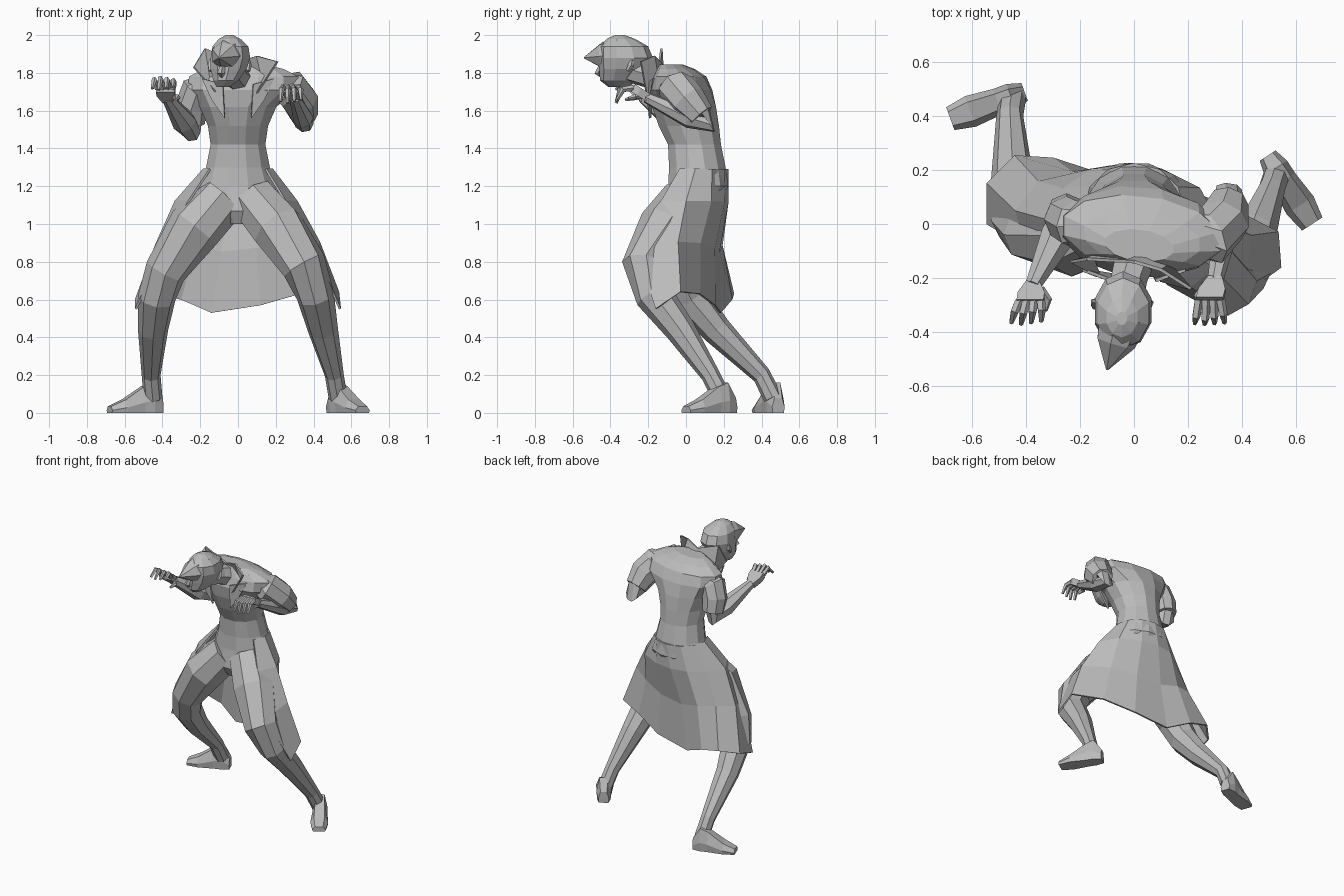
import bpy, bmesh, math
from mathutils import Vector

old = bpy.data.objects.get("Cube")
if old:
    bpy.data.objects.remove(old, do_unlink=True)

grey = bpy.data.materials.new("plain_grey")
grey.use_nodes = True
grey.diffuse_color = (.5, .5, .5, 1)
grey.node_tree.nodes["Principled BSDF"].inputs["Base Color"].default_value = grey.diffuse_color


def finish(name, bm):
    """Turn a bmesh into a flat shaded grey object."""
    mesh = bpy.data.meshes.new(name)
    bm.to_mesh(mesh)
    bm.free()
    mesh.materials.append(grey)
    obj = bpy.data.objects.new(name, mesh)
    bpy.context.scene.collection.objects.link(obj)
    return obj


def skin(name, rings, closed=True):
    """Bridge equal rows of points; closed rows are capped into a solid."""
    bm = bmesh.new()
    rows = [[bm.verts.new(point) for point in ring] for ring in rings]
    count = len(rows[0])
    for lower, upper in zip(rows, rows[1:]):
        for i in range(count if closed else count - 1):
            j = (i + 1) % count
            bm.faces.new((lower[i], lower[j], upper[j], upper[i]))
    if closed:
        bm.faces.new(rows[0][::-1])
        bm.faces.new(rows[-1])
    bmesh.ops.recalc_face_normals(bm, faces=bm.faces)
    return finish(name, bm)


def cloth(name, rows):
    """Open surface given a thin, even thickness."""
    obj = skin(name, rows, closed=False)
    solid = obj.modifiers.new("thickness", "SOLIDIFY")
    solid.thickness = .012
    solid.offset = 0


def ellipse(x, y, z, width, depth, skew=0, sides=12):
    """Level ring; a negative skew brings the +x side forward."""
    turns = [math.tau * (i + .5) / sides for i in range(sides)]
    return [Vector((x + width * math.cos(a),
                    y + depth * math.sin(a) + skew * width * math.cos(a), z)) for a in turns]


def limb(name, path, sides=7):
    """Tube through (x, y, z, radius) stations, square to the path."""
    spots = [Vector(station[:3]) for station in path]
    rings = []
    for i, spot in enumerate(spots):
        before, after = spots[max(i - 1, 0)], spots[min(i + 1, len(spots) - 1)]
        ahead = (after - before).normalized()
        side = Vector((1, 0, 0))
        side = (side - ahead * side.dot(ahead)).normalized()
        other = ahead.cross(side)
        radius = path[i][3]
        rings.append([spot + radius * (side * math.cos(a) + other * math.sin(a))
                      for a in (math.tau * k / sides for k in range(sides))])
    skin(name, rings)


def foot(name, heel, toe):
    """Wedge shoe running from heel to toe on the ground."""
    heel, toe = Vector(heel), Vector(toe)
    across = (toe - heel).normalized().cross(Vector((0, 0, 1)))
    rings = []
    for along, half, height in ((-.1, .035, .08), (.1, .05, .16), (.3, .05, .14),
                                (.7, .06, .07), (1, .045, .035)):
        middle = heel.lerp(toe, along)
        rings.append([middle + across * half * s + Vector((0, 0, height * h)) for s, h in
                      ((-.9, 0), (.9, 0), (1, .4), (.6, 1), (-.6, 1), (-1, .4))])
    skin(name, rings)


def hand(side, wrist, knuckles, joint, tip):
    """Palm, four curled fingers and a thumb."""
    wrist, knuckles, joint, tip = map(Vector, (wrist, knuckles, joint, tip))
    across = Vector((.05, 0, 0))
    up = Vector((0, .01, .02))
    rings = []
    for middle, half in ((wrist, .5), (wrist.lerp(knuckles, .6), 1), (knuckles, 1)):
        left, right = middle - across * half, middle + across * half
        rings.append([left - up, right - up, right + up, left + up])
    skin(side + "_palm", rings)
    for k in range(4):
        shift = across * (k / 1.5 - 1)
        reach = 1 - abs(k - 1) / 8
        bend = knuckles + shift + (joint - knuckles) * reach
        end = joint + shift * 1.1 + (tip - joint) * reach
        limb(f"{side}_finger_{k + 1}",
             [(*(knuckles + shift * .8), .018), (*bend, .016), (*end, .009)], sides=5)
    inner = across if wrist.x < 0 else -across
    base = wrist.lerp(knuckles, .3) + inner * .6
    forward = Vector((0, -.04, -.01))
    limb(side + "_thumb", [(*base, .018), (*(base + inner * .6 + forward), .015),
                           (*(base + inner * .4 + forward * 2), .008)], sides=5)


# Torso, from crotch to the broad yoke at the base of the neck
skin("torso", [ellipse(*ring) for ring in (
    (0, 0, 1, .08, .08), (0, .02, 1.07, .19, .14), (0, .065, 1.2, .21, .165),
    (0, .06, 1.3, .175, .155), (0, .045, 1.42, .15, .145), (0, .015, 1.52, .165, .165),
    (0, -.01, 1.62, .21, .175), (.025, -.03, 1.71, .3, .17, -.06),
    (.03, -.035, 1.78, .3, .14, -.1), (.03, -.055, 1.82, .22, .1, -.1),
    (.02, -.08, 1.845, .13, .06, -.1))])

# Legs and feet
limb("left_leg", [(.08, 0, 1.13, .13), (.21, -.11, .98, .145), (.35, -.22, .78, .12),
                  (.41, -.17, .62, .1), (.45, -.03, .44, .08),
                  (.51, .13, .2, .05), (.53, .19, .08, .05)], sides=8)
limb("right_leg", [(-.08, 0, 1.13, .13), (-.23, -.05, .98, .145), (-.385, -.03, .75, .11),
                   (-.43, .02, .61, .1), (-.45, .16, .44, .08),
                   (-.46, .4, .2, .05), (-.45, .46, .08, .05)], sides=8)
foot("left_foot", (.51, .23, 0), (.66, 0, 0))
foot("right_foot", (-.43, .48, 0), (-.68, .39, 0))

# Open coat skirt, from one front edge round the back to the other
waist = [(.18 * math.cos(a), .06 + .16 * math.sin(a), 1.29)
         for a in (math.radians(-35 + 250 * i / 8) for i in range(9))]
hip = [Vector((x, y, 1.12)) for x, y in (
    (.25, -.13), (.31, 0), (.24, .13), (.1, .2), (-.03, .22),
    (-.15, .2), (-.26, .13), (-.33, .02), (-.26, -.1))]
hem = [Vector(point) for point in (
    (.54, -.16, .55), (.53, -.03, .64), (.33, .07, .63), (.12, .15, .57), (-.14, .18, .53),
    (-.3, .24, .6), (-.44, .25, .63), (-.54, .15, .6), (-.54, 0, .55))]
# The thigh row leans forward, most of all where the left knee pushes the front edge
thigh = [top.lerp(low, .45) + Vector((.02 if i < 2 else -.01, -.03 if i else -.12, 0))
         for i, (top, low) in enumerate(zip(hip, hem))]
cloth("coat_skirt", [waist, hip, thigh, hem])

# Short sleeves, bare forearms and hands
limb("left_sleeve", [(.2, -.05, 1.73, .08), (.28, -.05, 1.715, .105),
                     (.33, .01, 1.65, .1), (.35, .08, 1.57, .075)], sides=8)
limb("right_sleeve", [(-.15, 0, 1.73, .07), (-.22, 0, 1.7, .09),
                      (-.25, .02, 1.62, .085), (-.25, .04, 1.53, .075)], sides=8)
limb("left_forearm", [(.35, .08, 1.59, .055), (.35, .13, 1.53, .05),
                      (.345, .02, 1.56, .055), (.3, -.21, 1.67, .03)])
limb("right_forearm", [(-.25, .04, 1.56, .06), (-.25, .05, 1.49, .055),
                       (-.285, -.05, 1.54, .065), (-.375, -.23, 1.67, .03)])
hand("left", (.3, -.2, 1.67), (.28, -.28, 1.72), (.28, -.35, 1.71), (.28, -.37, 1.64))
hand("right", (-.375, -.22, 1.66), (-.385, -.29, 1.72), (-.395, -.33, 1.77), (-.4, -.37, 1.71))

# Neck, bowed head, swept hair tip, nose and ears
limb("neck", [(.01, -.1, 1.76, .08), (-.02, -.2, 1.79, .07), (-.04, -.3, 1.82, .07)])
skin("head", [ellipse(*ring, sides=10) for ring in (
    (-.08, -.36, 1.725, .035, .05), (-.065, -.355, 1.76, .07, .1),
    (-.05, -.33, 1.82, .1, .13), (-.04, -.32, 1.88, .11, .145),
    (-.04, -.33, 1.94, .1, .13), (-.045, -.345, 1.98, .06, .075),
    (-.045, -.35, 2, .02, .025))])
limb("hair_tip", [(-.04, -.34, 1.9, .1), (-.07, -.44, 1.89, .075), (-.1, -.54, 1.88, .004)])
limb("nose", [(-.08, -.45, 1.84, .012), (-.09, -.465, 1.8, .02), (-.085, -.44, 1.78, .01)], sides=4)
for side, x in (("left", .055), ("right", -.145)):
    limb(side + "_ear", [(x, -.31, 1.81, .01), (x, -.29, 1.84, .018), (x, -.285, 1.87, .008)], sides=5)

# Flared collar and pointed lapels
cloth("collar", [
    [(-.12, -.2, 1.7), (-.15, -.12, 1.76), (0, -.1, 1.81), (.13, -.15, 1.77), (.1, -.21, 1.69)],
    [(-.235, -.14, 1.83), (-.175, -.13, 1.93), (0, -.14, 1.86), (.1, -.17, 1.89), (.21, -.24, 1.86)]])
for side, s in (("left", 1), ("right", -1)):
    cloth(side + "_lapel", [[(s * .19, -.17, 1.77), (s * .14, -.19, 1.66)],
                            [(s * .08, -.21, 1.74), (s * .07, -.19, 1.56)]])
